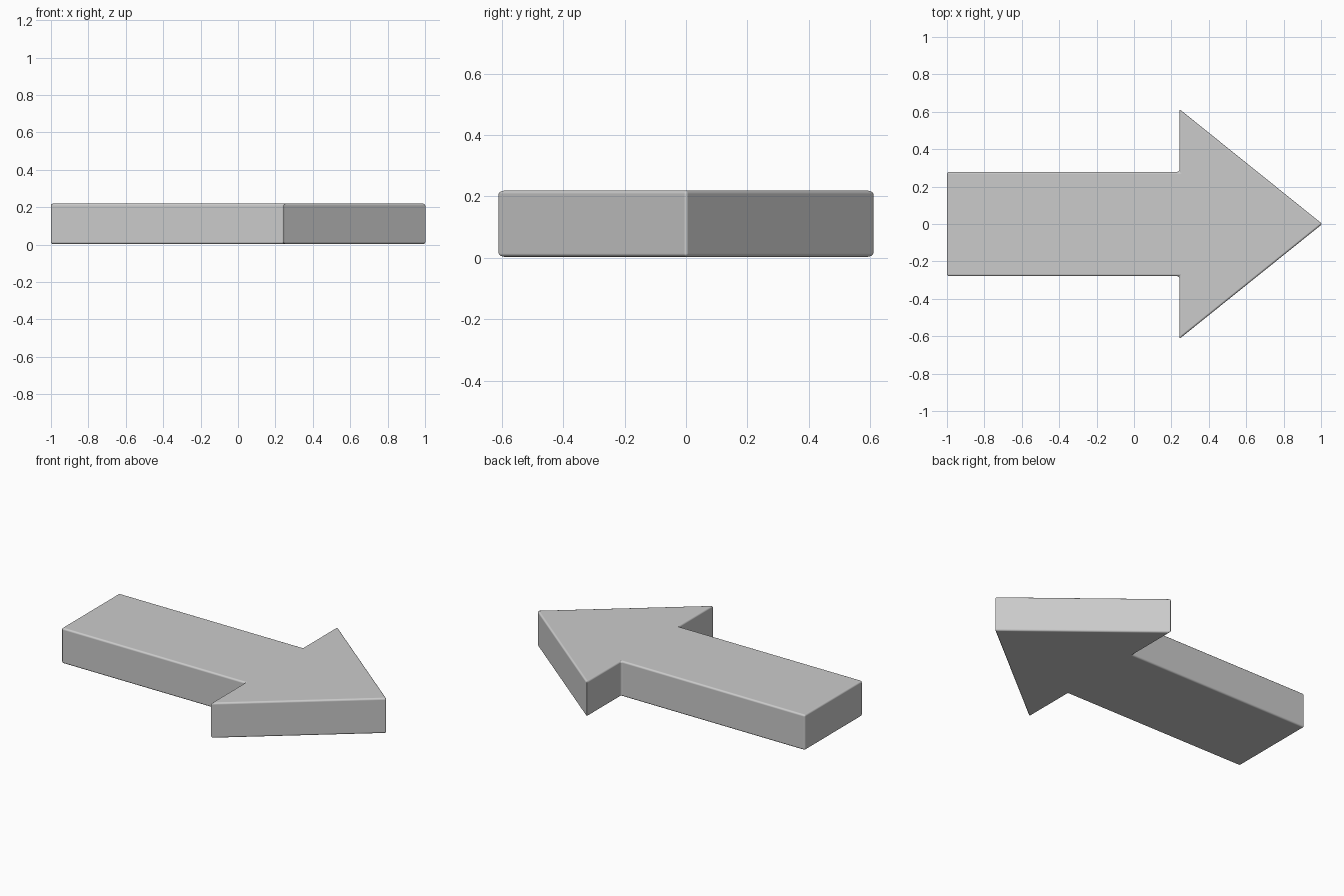
import bpy, bmesh

if "Cube" in bpy.data.objects:
    bpy.data.objects.remove(bpy.data.objects["Cube"])

# Arrow outline: upper half, mirrored across y = 0
half = [(-1.0, 0.279), (0.243, 0.279), (0.243, 0.614)]
tip = (1.007, 0.0)
outline = half + [tip] + [(x, -y) for x, y in reversed(half)]
z_bottom, z_top = 0.003, 0.219

# Extrude the flat outline into a slab
bm = bmesh.new()
base = bm.faces.new([bm.verts.new((x, y, z_bottom)) for x, y in outline])
ext = bmesh.ops.extrude_face_region(bm, geom=[base], use_keep_orig=True)
verts = [g for g in ext["geom"] if isinstance(g, bmesh.types.BMVert)]
bmesh.ops.translate(bm, verts=verts, vec=(0, 0, z_top - z_bottom))
bmesh.ops.recalc_face_normals(bm, faces=bm.faces)

mesh = bpy.data.meshes.new("arrow")
bm.to_mesh(mesh)
bm.free()
arrow = bpy.data.objects.new("arrow", mesh)
bpy.context.collection.objects.link(arrow)

# Small rounded edges
bevel = arrow.modifiers.new("rounded_edges", "BEVEL")
bevel.width = 0.011
bevel.segments = 3
bevel.limit_method = 'ANGLE'
bevel.harden_normals = True

bpy.context.view_layer.objects.active = arrow
arrow.select_set(True)
bpy.ops.object.shade_smooth()
